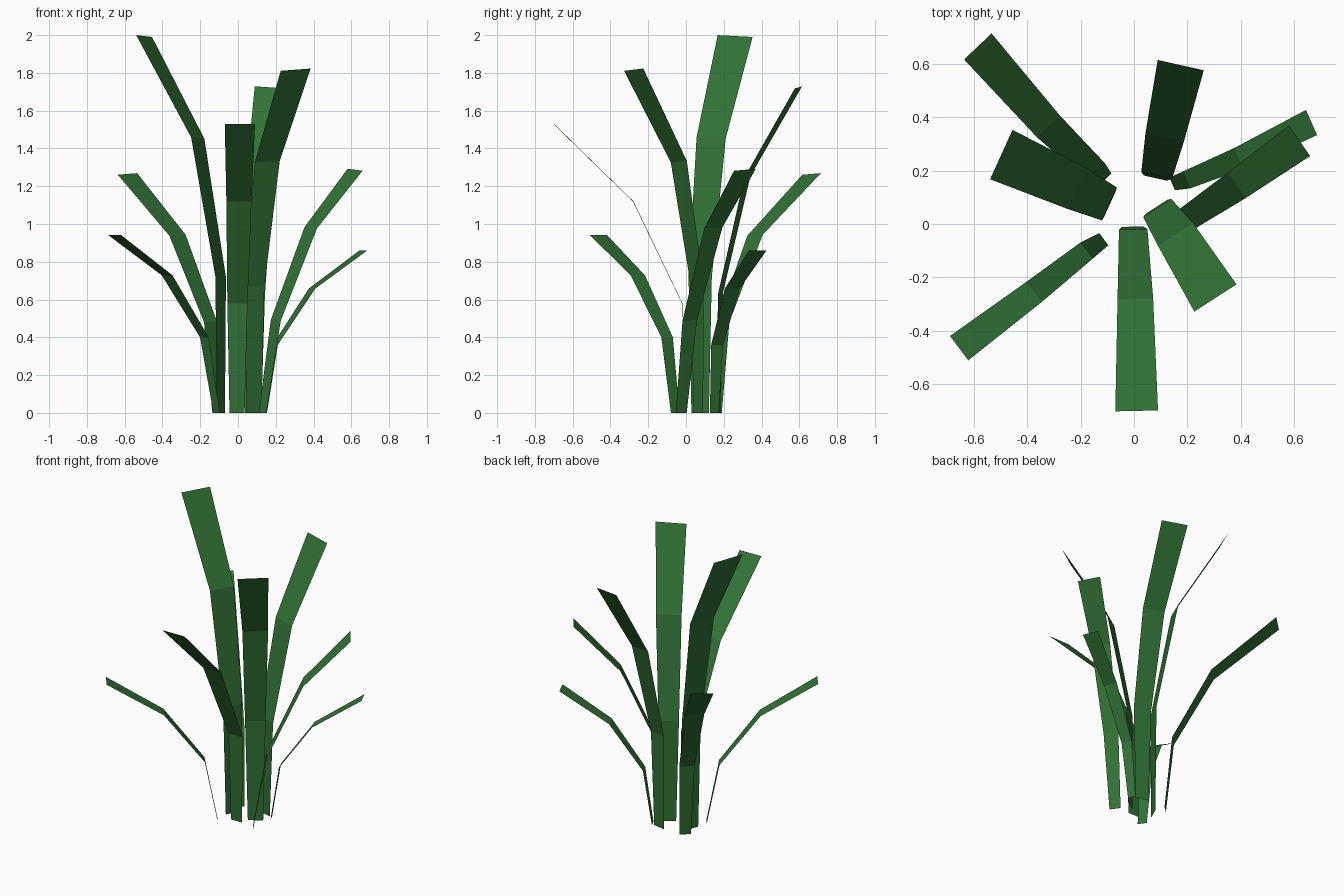
import bpy
from mathutils import Vector

green = bpy.data.materials.new("leaf_green")
green.diffuse_color = (0.03, 0.17, 0.035, 1)

# each leaf: tip width, sideways roll at the tip, spine points from base to tip
leaves = [
    ("tall_left_leaf", 0.203, -0.01,
     [(-.09, .075, 0), (-.092, .075, .72), (-.213, .133, 1.455), (-.497, .26, 1.995)]),
    ("tall_right_leaf", 0.188, -0.012,
     [(.085, .065, 0), (.087, .06, .67), (.155, -.038, 1.33), (.305, -.277, 1.817)]),
    ("rear_leaf", 0.177, -0.012,
     [(.08, .172, 0), (.085, .182, .63), (.115, .325, 1.25), (.175, .595, 1.723)]),
    ("front_leaf", 0.16, 0,
     [(-.005, -.01, 0), (-.003, -.02, .58), (.005, -.28, 1.12), (.01, -.70, 1.53)]),
    ("rear_left_leaf", 0.142, 0.008,
     [(-.11, .165, 0), (-.145, .197, .48), (-.32, .365, .94), (-.585, .665, 1.265)]),
    ("right_leaf", 0.14, -0.01,
     [(.13, -.025, 0), (.2, .02, .49), (.385, .145, .98), (.62, .312, 1.287)]),
    ("low_right_leaf", 0.103, 0,
     [(.143, .15, 0), (.197, .165, .36), (.392, .245, .658), (.665, .38, .861)]),
    ("low_left_leaf", 0.114, 0,
     [(-.113, -.057, 0), (-.178, -.1, .4), (-.375, -.255, .728), (-.655, -.465, .943)]),
]


def make_leaf(name, width, roll, spine):
    """Flat three-segment blade, half as wide at the base as at the tip."""
    pts = [Vector(p) for p in spine]
    out = pts[-1] - pts[0]
    side = Vector((out.y, -out.x, 0)).normalized()
    verts = []
    for i, p in enumerate(pts):
        half = side * width * (0.5 + i / 6) / 2
        half.z = roll / 2 * i / 3
        verts += [p - half, p + half]
    faces = [(2 * i, 2 * i + 1, 2 * i + 3, 2 * i + 2) for i in range(3)]
    mesh = bpy.data.meshes.new(name)
    mesh.from_pydata(verts, [], faces)
    mesh.materials.append(green)
    bpy.context.collection.objects.link(bpy.data.objects.new(name, mesh))


for leaf in leaves:
    make_leaf(*leaf)
